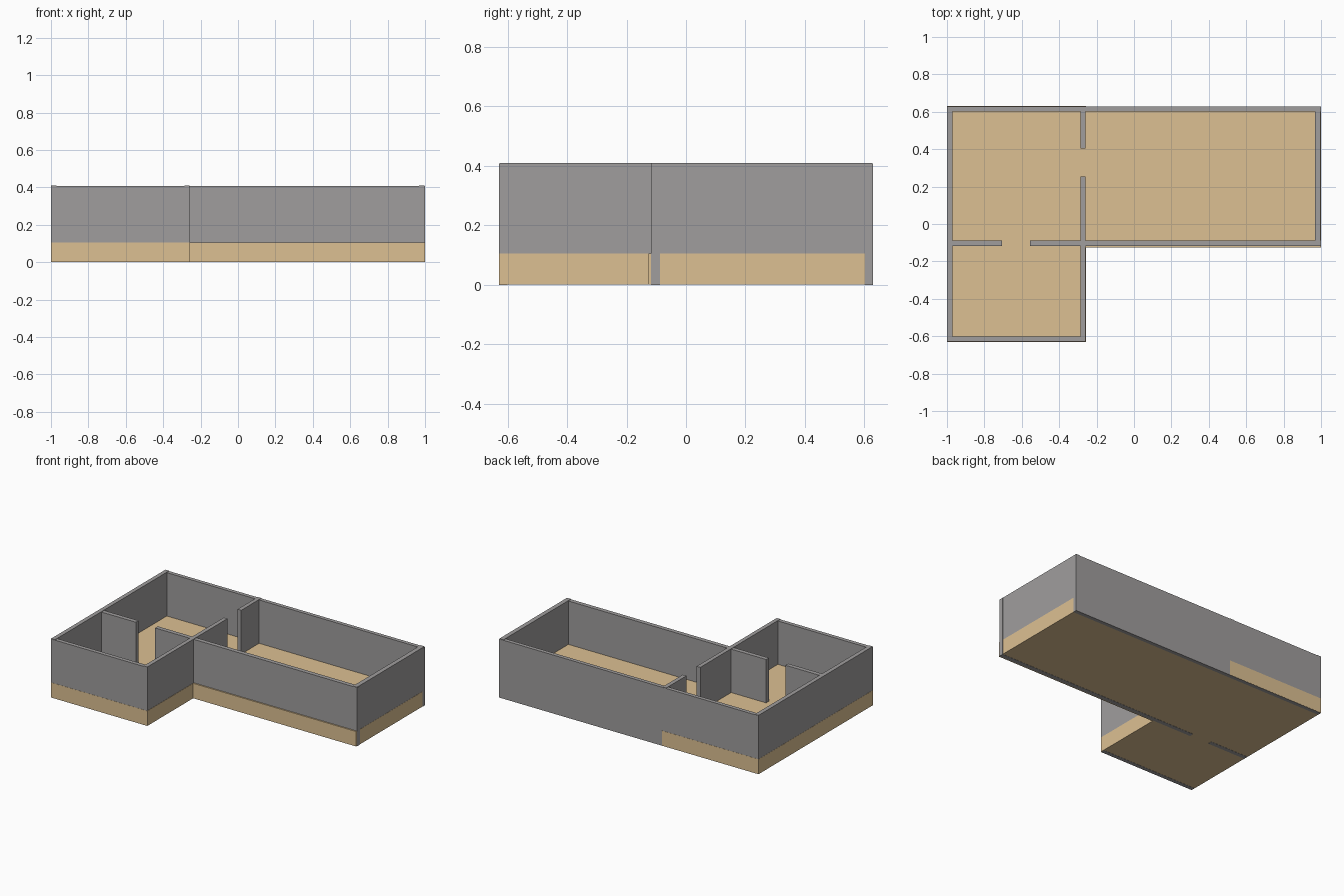
import bpy

if "Cube" in bpy.data.objects:
    bpy.data.objects.remove(bpy.data.objects["Cube"])

tan = bpy.data.materials.new("floor_tan")
tan.diffuse_color = (0.72, 0.53, 0.29, 1)
tan.use_nodes = True
tan.node_tree.nodes["Principled BSDF"].inputs["Base Color"].default_value = tan.diffuse_color
grey = bpy.data.materials.new("wall_grey")
grey.diffuse_color = (0.35, 0.34, 0.34, 1)
grey.use_nodes = True
grey.node_tree.nodes["Principled BSDF"].inputs["Base Color"].default_value = grey.diffuse_color


def box(name, x, y, z, mat):
    """Axis-aligned box from (min, max) ranges."""
    bpy.ops.mesh.primitive_cube_add(size=1)
    ob = bpy.context.object
    ob.name = name
    ob.location = [(a + b) / 2 for a, b in (x, y, z)]
    ob.scale = [b - a for a, b in (x, y, z)]
    bpy.ops.object.transform_apply(location=True, rotation=False, scale=True)
    ob.data.materials.append(mat)


# Floor slabs: left wing runs the full depth, right wing sits beside it
FLOOR = (0.001, 0.105)
box("floor_left", (-1.0, -0.257), (-0.63, 0.63), FLOOR, tan)
box("floor_right", (-0.257, 0.999), (-0.126, 0.603), FLOOR, tan)

# Walls running left to right; the middle one has a doorway
Z_X = (0.0, 0.407)
for name, x, y in [
    ("back_wall", (-0.999, 1.0), (0.602, 0.629)),
    ("front_wall", (-0.999, -0.26), (-0.629, -0.601)),
    ("middle_wall_left", (-0.999, -0.705), (-0.117, -0.087)),
    ("middle_wall_right", (-0.556, 1.0), (-0.117, -0.087)),
]:
    box(name, x, y, Z_X, grey)
# Right wing has its back edge flush with the wall face
# Walls running front to back; the partition has a doorway
Z_Y = (0.002, 0.41)
for name, x, y in [
    ("left_wall", (-0.999, -0.97), (-0.628, 0.628)),
    ("right_wall", (0.967, 0.998), (-0.116, 0.628)),
    ("partition_front", (-0.287, -0.259), (-0.628, 0.253)),
    ("partition_back", (-0.287, -0.259), (0.405, 0.628)),
]:
    box(name, x, y, Z_Y, grey)
